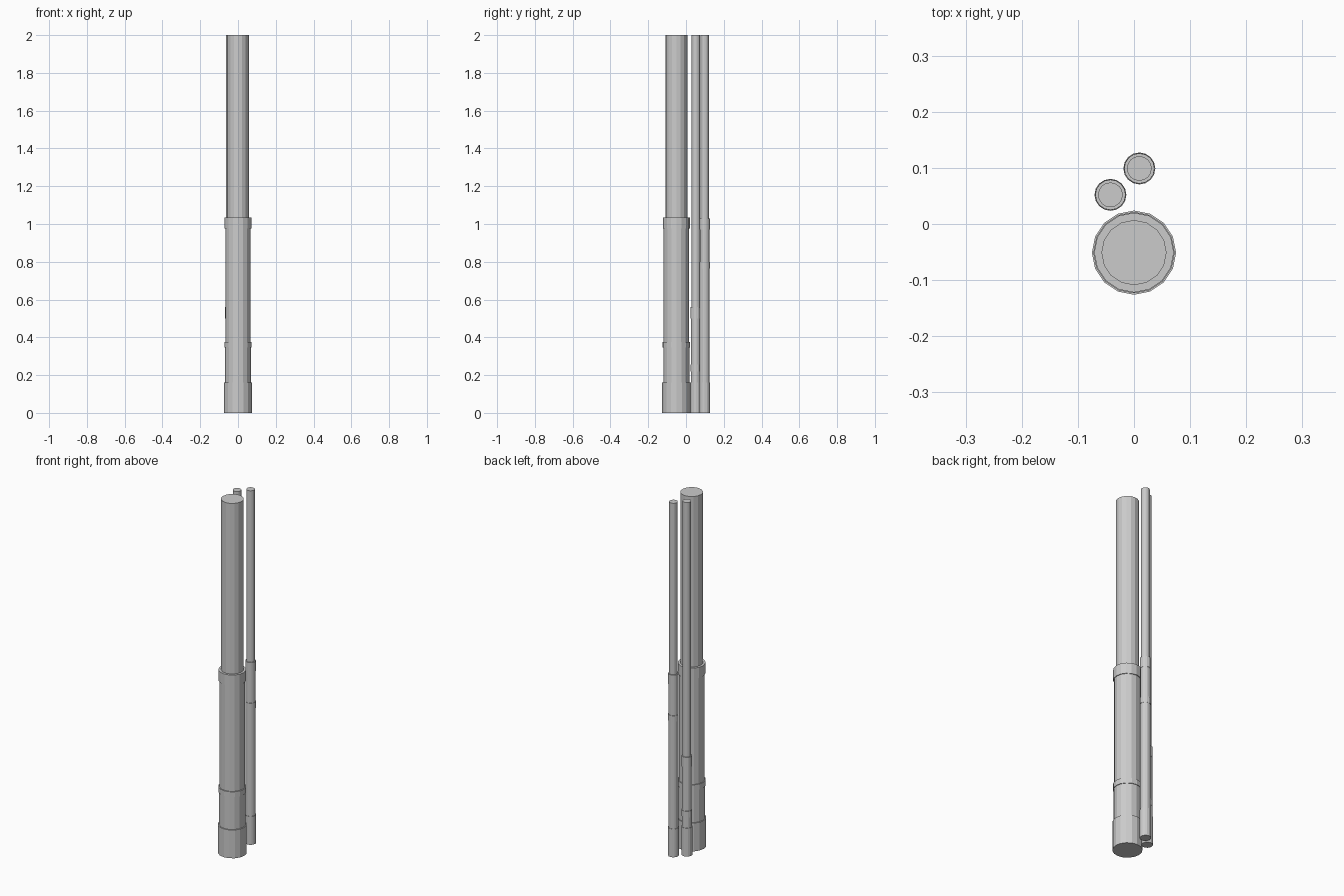
import bpy, bmesh
from math import cos, sin, tau

if "Cube" in bpy.data.objects:
    bpy.data.objects.remove(bpy.data.objects["Cube"])

SIDES = 16


def lathe(name, x, y, profile, sides=SIDES):
    """Closed, flat-shaded stepped pipe turned from (radius, z) pairs."""
    bm = bmesh.new()
    rings = [[bm.verts.new((x + r * cos(tau * i / sides),
                            y + r * sin(tau * i / sides), z))
              for i in range(sides)] for r, z in profile]
    for low, high in zip(rings, rings[1:]):
        for i in range(sides):
            j = (i + 1) % sides
            bm.faces.new((low[i], low[j], high[j], high[i]))
    bm.faces.new(rings[0][::-1])
    bm.faces.new(rings[-1])
    mesh = bpy.data.meshes.new(name)
    bm.to_mesh(mesh)
    bm.free()
    obj = bpy.data.objects.new(name, mesh)
    bpy.context.collection.objects.link(obj)
    return obj


def pipe(name, x, y, s, collar, rim):
    """Base foot, lower sleeve, collar, upper sleeve, rim band, bare pipe."""
    sections = [  # radius, bottom, top
        (0.075, 0.0, 0.16),
        (0.069, 0.16, collar[0]),
        (0.0725, *collar),
        (0.067, collar[1], rim[0]),
        (0.071, *rim),
        (0.058, rim[1], 2.0),
    ]
    profile = [(r * s, z) for r, low, high in sections for z in (low, high)]
    return lathe(name, x, y, profile)


# Main pipe with two thin pipes behind it
pipe("main_pipe", 0.0, -0.051, 1.0, (0.345, 0.375), (0.975, 1.035))
pipe("thin_pipe_left", -0.042, 0.052, 0.38, (0.22, 0.255), (0.50, 0.56))
pipe("thin_pipe_rear", 0.0095, 0.099, 0.38, (0.765, 0.80), (0.97, 1.03))
